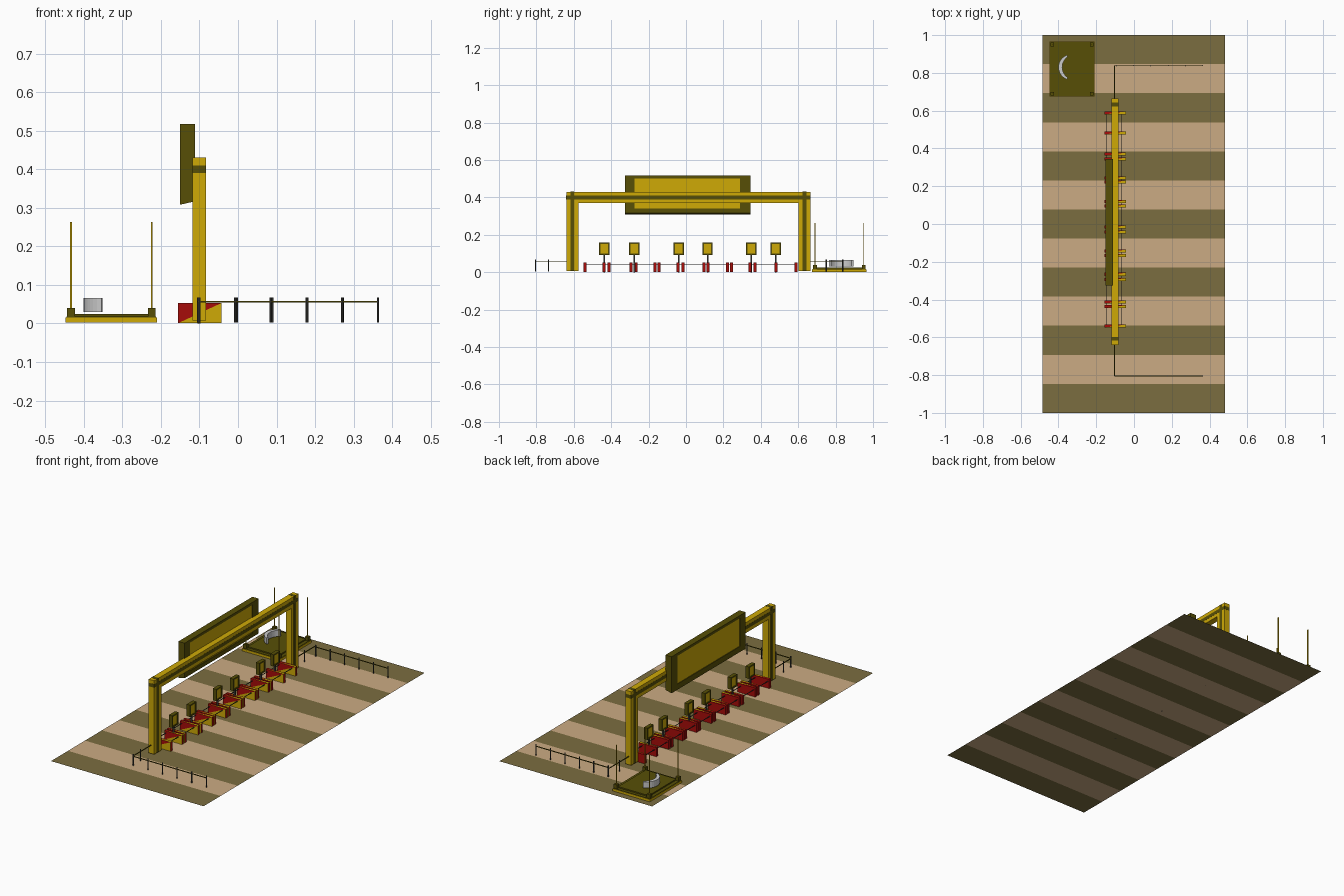
import bpy, bmesh, math

if "Cube" in bpy.data.objects:
    bpy.data.objects.remove(bpy.data.objects["Cube"])

def mat(name, r, g, b):
    m = bpy.data.materials.new(name)
    m.diffuse_color = tuple((c / 255) ** 2.2 for c in (r, g, b)) + (1,)
    m.use_nodes = True
    m.node_tree.nodes["Principled BSDF"].inputs["Base Color"].default_value = m.diffuse_color
    return m

YELLOW = mat("yellow", 205, 168, 15)
OLIVE = mat("olive", 88, 80, 15)
RED = mat("red", 165, 20, 18)
TAN = mat("sand", 202, 170, 130)
DRAB = mat("drab", 122, 109, 66)
DARK = mat("dark_grey", 65, 65, 62)

def finish(name, bm, *mats):
    bmesh.ops.recalc_face_normals(bm, faces=bm.faces)
    me = bpy.data.meshes.new(name)
    bm.to_mesh(me)
    bm.free()
    for m in mats:
        me.materials.append(m)
    ob = bpy.data.objects.new(name, me)
    bpy.context.collection.objects.link(ob)
    return ob

def add_box(bm, x0, x1, y0, y1, z0, z1):
    vs = bmesh.ops.create_cube(bm, size=1)["verts"]
    for v in vs:
        v.co = (x1 if v.co.x > 0 else x0, y1 if v.co.y > 0 else y0, z1 if v.co.z > 0 else z0)
    return vs

def boxes(name, m, *dims):
    bm = bmesh.new()
    for d in dims:
        add_box(bm, *d)
    return finish(name, bm, m)

def frustum(name, m, x, y, z0, z1, h0, h1):
    bm = bmesh.new()
    for v in add_box(bm, -1, 1, -1, 1, z0, z1):
        h = h0 if v.co.z == z0 else h1
        v.co.x, v.co.y = x + v.co.x * h, y + v.co.y * h
    return finish(name, bm, m)

# Striped ground sheet
bm = bmesh.new()
N = 13
rows = [[bm.verts.new((x, -1 + 2 * i / N, 0)) for x in (-0.485, 0.482)] for i in range(N + 1)]
for i in range(N):
    f = bm.faces.new((rows[i][0], rows[i][1], rows[i + 1][1], rows[i + 1][0]))
    f.material_index = i % 2
finish("striped_ground", bm, DRAB, TAN)

# Gantry: striped posts and beam
GX0, GX1 = -0.118, -0.083
e = 0.0006
for name, y in (("gantry_post_near", -0.64), ("gantry_post_far", 0.601)):
    boxes(name, YELLOW, (GX0, GX1, y, y + 0.064, 0.008, 0.372))
    boxes(name + "_stripe", OLIVE, (GX0 - e, GX1 + e, y + 0.022, y + 0.042, 0.008, 0.43 + e))
boxes("gantry_beam", YELLOW, (GX0, GX1, -0.64, 0.665, 0.37, 0.43))
boxes("gantry_beam_stripe", OLIVE, (GX0 - e, GX1 + e, -0.64 - e, 0.665 + e, 0.39, 0.41))

# Billboard: frame with slanted underside around a recessed panel
bm = bmesh.new()
bx0, bx1 = -0.15, -0.111
add_box(bm, bx0, bx1, -0.325, -0.275, 0.34, 0.502)
add_box(bm, bx0, bx1, 0.29, 0.345, 0.34, 0.502)
add_box(bm, bx0, bx1, -0.325, 0.345, 0.502, 0.517)
for v in add_box(bm, bx0, bx1, -0.325, 0.345, 0.308, 0.34):
    if v.co.z < 0.32 and v.co.x > -0.13:
        v.co.z = 0.317
finish("billboard_frame", bm, OLIVE)
boxes("billboard_panel", YELLOW, (bx0 + 0.004, bx1 - 0.004, -0.276, 0.291, 0.339, 0.503))

# Barriers: thin red boards with a diagonal yellow half on the near face
def barrier(i, y):
    bm = bmesh.new()
    add_box(bm, -0.155, -0.043, y - 0.008, y + 0.008, 0.001, 0.053)
    for f in list(bm.faces):
        f.normal_update()
        if f.normal.z < -0.5:
            f.material_index = 1
        elif f.normal.y < -0.5 or f.normal.z > 0.5:
            near = f.normal.y < -0.5
            vs = list(f.verts)
            key = (lambda v: v.co.x + v.co.z * 10) if near else (lambda v: v.co.x + v.co.y * 10)
            a, b = min(vs, key=key), max(vs, key=key)
            bmesh.utils.face_split(f, a, b)
    for f in bm.faces:
        f.normal_update()
        c = f.calc_center_median()
        if len(f.verts) == 3 and c.x > -0.1:
            f.material_index = 1
    finish(f"barrier_{i:02d}", bm, RED, YELLOW)

ys = [-0.54, -0.438, -0.413, -0.294, -0.266, -0.166, -0.144, -0.042, -0.016,
      0.095, 0.118, 0.222, 0.244, 0.343, 0.37, 0.482, 0.588]
for i, y in enumerate(ys):
    barrier(i, y)
t = 0.0015
boxes("barrier_wires", DARK, *[(x - t, x + t, ys[0], ys[-1], 0.04 - t, 0.04 + t)
                               for x in (-0.145, -0.065)])

# Lane signs on short posts
for i, y in enumerate((-0.438, -0.276, -0.04, 0.115, 0.35, 0.48)):
    x0, x1, h = -0.112, -0.09, 0.028
    boxes(f"sign_post_{i}", DARK, (-0.105, -0.097, y - 0.004, y + 0.004, 0, 0.095))
    boxes(f"sign_frame_{i}", OLIVE,
          (x0, x1, y - h, y - h + 0.008, 0.092, 0.16), (x0, x1, y + h - 0.008, y + h, 0.092, 0.16),
          (x0, x1, y - h, y + h, 0.152, 0.16), (x0, x1, y - h, y + h, 0.092, 0.1))
    boxes(f"sign_panel_{i}", YELLOW, (x0 + 0.003, x1 - 0.003, y - h + 0.007, y + h - 0.007, 0.099, 0.153))

# Side fences: thin rail on round posts
def fence(name, ya, yb, ym, shift):
    x0, x1, z, r = -0.103, 0.365, 0.056, 0.002
    lo, hi = min(ya, yb), max(ya, yb)
    boxes(name + "_rail", OLIVE, (x0 - r, x0 + r, lo, hi, z - r, z + r),
          (x0, x1, yb - r, yb + r, z - r, z + r))
    bm = bmesh.new()
    pts = [(-0.1 + shift + k * (0.463 - shift) / 5, yb) for k in range(6)] + [(x0, ym)]
    for px, py in pts:
        vs = bmesh.ops.create_cone(bm, cap_ends=True, segments=8, radius1=0.003,
                                   radius2=0.003, depth=0.065)["verts"]
        bmesh.ops.translate(bm, verts=vs, vec=(px, py, 0.0355))
    finish(name + "_posts", bm, DARK)

fence("near_fence", -0.62, -0.805, -0.735, 0.0)
fence("far_fence", 0.65, 0.838, 0.75, 0.006)

# Corner pad with four tapering spikes
boxes("pad_base", YELLOW, (-0.447, -0.21, 0.675, 0.965, 0.002, 0.015))
boxes("pad_deck", OLIVE, (-0.445, -0.212, 0.677, 0.963, 0.014, 0.018),
      (-0.425, -0.232, 0.695, 0.945, 0.014, 0.025))
for i, x in enumerate((-0.433, -0.224)):
    for j, y in enumerate((0.69, 0.95)):
        frustum(f"spike_foot_{i}{j}", OLIVE, x, y, 0.014, 0.04, 0.014, 0.01)
        frustum(f"spike_{i}{j}", YELLOW, x, y, 0.04, 0.263, 0.0085, 0.002)

# Curved grey bench above the pad, thinner at its ends
bm = bmesh.new()
prev, n = None, 14
for k in range(n + 1):
    s = 2 * k / n - 1
    a = math.pi + math.radians(70) * s
    w = 0.02 - 0.009 * s * s
    ring = [bm.verts.new((-0.331 + r * math.cos(a), 0.83 + r * math.sin(a), z))
            for r, z in ((0.069, 0.03), (0.069, 0.066), (0.069 - w, 0.066), (0.069 - w, 0.03))]
    if prev:
        for q in range(4):
            bm.faces.new((prev[q], prev[(q + 1) % 4], ring[(q + 1) % 4], ring[q]))
    if k in (0, n):
        bm.faces.new(ring)
    prev = ring
finish("curved_bench", bm)
